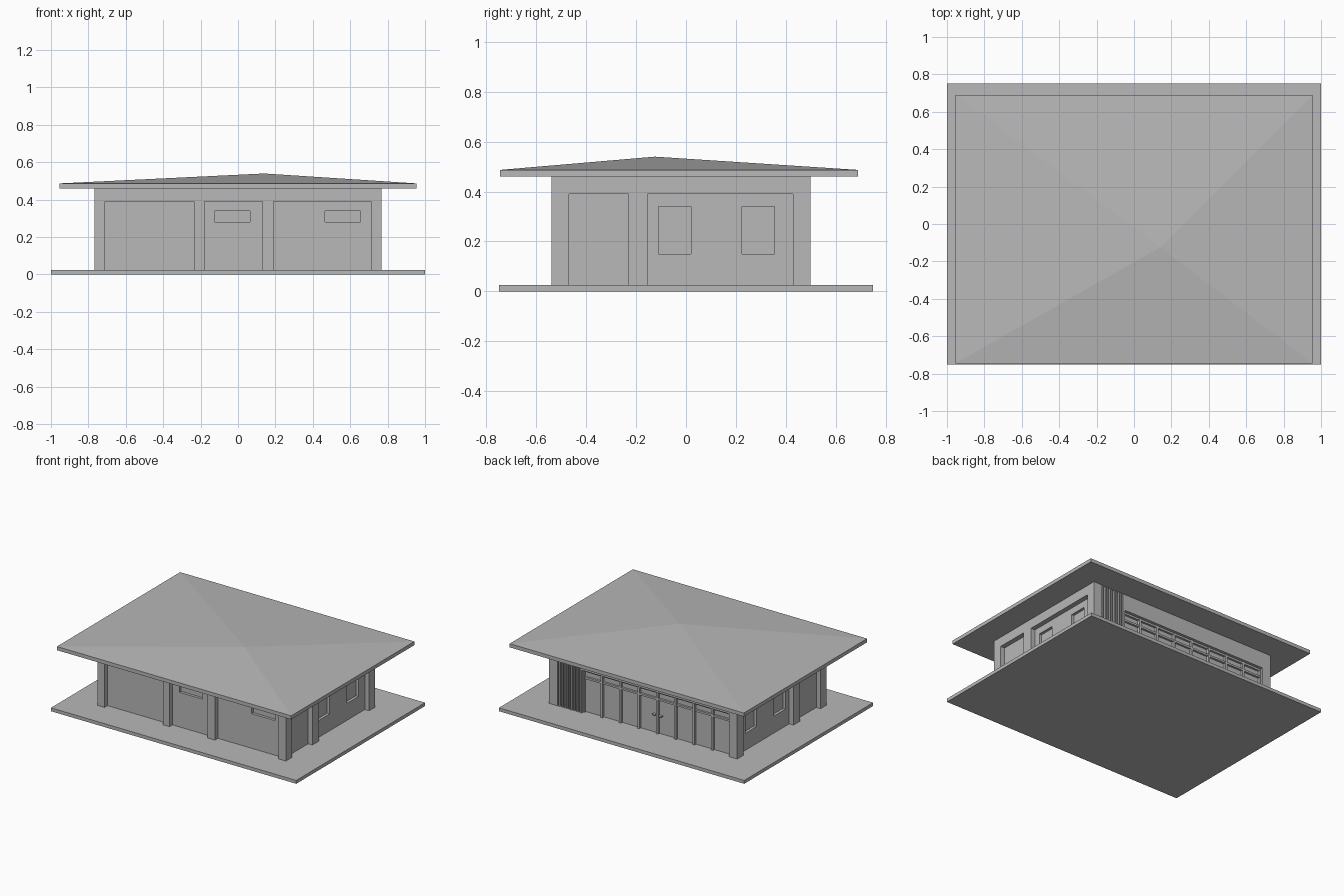
import bpy
import bmesh

if "Cube" in bpy.data.objects:
    bpy.data.objects.remove(bpy.data.objects["Cube"], do_unlink=True)

grey = bpy.data.materials.new("plain grey")
grey.use_nodes = True
GREY = (0.48, 0.48, 0.48, 1)
grey.diffuse_color = GREY
grey.node_tree.nodes["Principled BSDF"].inputs["Base Color"].default_value = GREY


def finish(name, bm):
    bmesh.ops.recalc_face_normals(bm, faces=bm.faces[:])
    mesh = bpy.data.meshes.new(name)
    bm.to_mesh(mesh)
    bm.free()
    mesh.materials.append(grey)
    obj = bpy.data.objects.new(name, mesh)
    bpy.context.collection.objects.link(obj)
    return obj


def boxes(name, spans):
    """One object from boxes given as (x0, x1, y0, y1, z0, z1)."""
    bm = bmesh.new()
    for x0, x1, y0, y1, z0, z1 in spans:
        for v in bmesh.ops.create_cube(bm, size=1)["verts"]:
            v.co = (x1 if v.co.x > 0 else x0,
                    y1 if v.co.y > 0 else y0,
                    z1 if v.co.z > 0 else z0)
    return finish(name, bm)


def carve(target, cutter):
    cutter.hide_render = True
    mod = target.modifiers.new("carve", 'BOOLEAN')
    mod.object = cutter
    mod.solver = 'EXACT'
    bpy.context.view_layer.objects.active = target
    bpy.ops.object.modifier_apply(modifier=mod.name)
    bpy.data.objects.remove(cutter, do_unlink=True)


W = 0.768                      # half width of the walls
FRONT, BACK = -0.54, 0.50
FLOOR, EAVE = 0.025, 0.46
DEPTH, OUT = 0.035, 0.1        # panel recess, cutter overshoot

# Base slab and walls
boxes("base_slab", [(-1, 1, -0.75, 0.75, 0, FLOOR)])
walls = boxes("walls", [(-W, W, FRONT, BACK, FLOOR - 0.005, EAVE + 0.005)])


def front_cut(x0, x1, z0, z1, d):
    return (x0, x1, FRONT - OUT, FRONT + d, z0, z1)


def side_cuts(y0, y1, z0, z1, d):
    return [(W - d, W + OUT, y0, y1, z0, z1),
            (-W - OUT, -W + d, y0, y1, z0, z1)]


# Recessed wall panels, glazing opening and screen niche
panels = [front_cut(a, b, 0, 0.39, DEPTH)
          for a, b in ((-0.71, -0.235), (-0.18, 0.13), (0.19, 0.71))]
for a, b in ((-0.47, -0.23), (-0.155, 0.43)):
    panels += side_cuts(a, b, 0, 0.39, DEPTH)
GLASS_L, GLASS_R, GLASS_TOP = -0.70, 0.50, 0.34
panels.append((GLASS_L, GLASS_R, BACK - DEPTH, BACK + OUT, 0, GLASS_TOP))
panels.append((0.515, 0.705, BACK - 0.05, BACK + OUT, 0, EAVE))
carve(walls, boxes("panel_cutter", panels))

# Windows set deeper inside the panels
SILL = DEPTH + 0.02
windows = [front_cut(a, a + 0.19, 0.28, 0.34, SILL) for a in (-0.125, 0.465)]
for a in (-0.11, 0.225):
    windows += side_cuts(a, a + 0.13, 0.15, 0.34, SILL)
carve(walls, boxes("window_cutter", windows))

# Glazing frame: mullions, transom rail and head rail
pane = BACK - DEPTH
bay = (GLASS_R - GLASS_L) / 8
frame = []
for i in range(9):
    x = GLASS_L + i * bay
    frame.append((max(x - 0.008, GLASS_L), min(x + 0.008, GLASS_R),
                  pane - 0.005, pane + 0.018, FLOOR, GLASS_TOP))
for z in (0.272, 0.325):
    frame.append((GLASS_L, GLASS_R, pane - 0.005, pane + 0.015, z, z + 0.014))
boxes("glazing_frame", frame)

# Handles of the double door in the middle bays
middle = GLASS_L + 4 * bay
boxes("door_handles", [(middle + s - 0.012, middle + s + 0.012, pane - 0.005,
                        pane + 0.022, 0.155, 0.163) for s in (-0.026, 0.026)])

# Vertical slat screen beside the glazing
boxes("slat_screen", [(x, x + 0.009, BACK - 0.055, BACK, FLOOR, EAVE)
                      for x in (0.523 + i * 0.0195 for i in range(10))])

# Shallow hipped roof with an off-centre peak on a flat eave
bm = bmesh.new()
outline = [(-0.955, -0.745), (0.955, -0.745), (0.955, 0.69), (-0.955, 0.69)]
low = [bm.verts.new((x, y, EAVE)) for x, y in outline]
high = [bm.verts.new((x, y, 0.487)) for x, y in outline]
peak = bm.verts.new((0.14, -0.125, 0.54))
bm.faces.new(low[::-1])
for i in range(4):
    j = (i + 1) % 4
    bm.faces.new((low[i], low[j], high[j], high[i]))
    bm.faces.new((high[i], high[j], peak))
finish("roof", bm)
